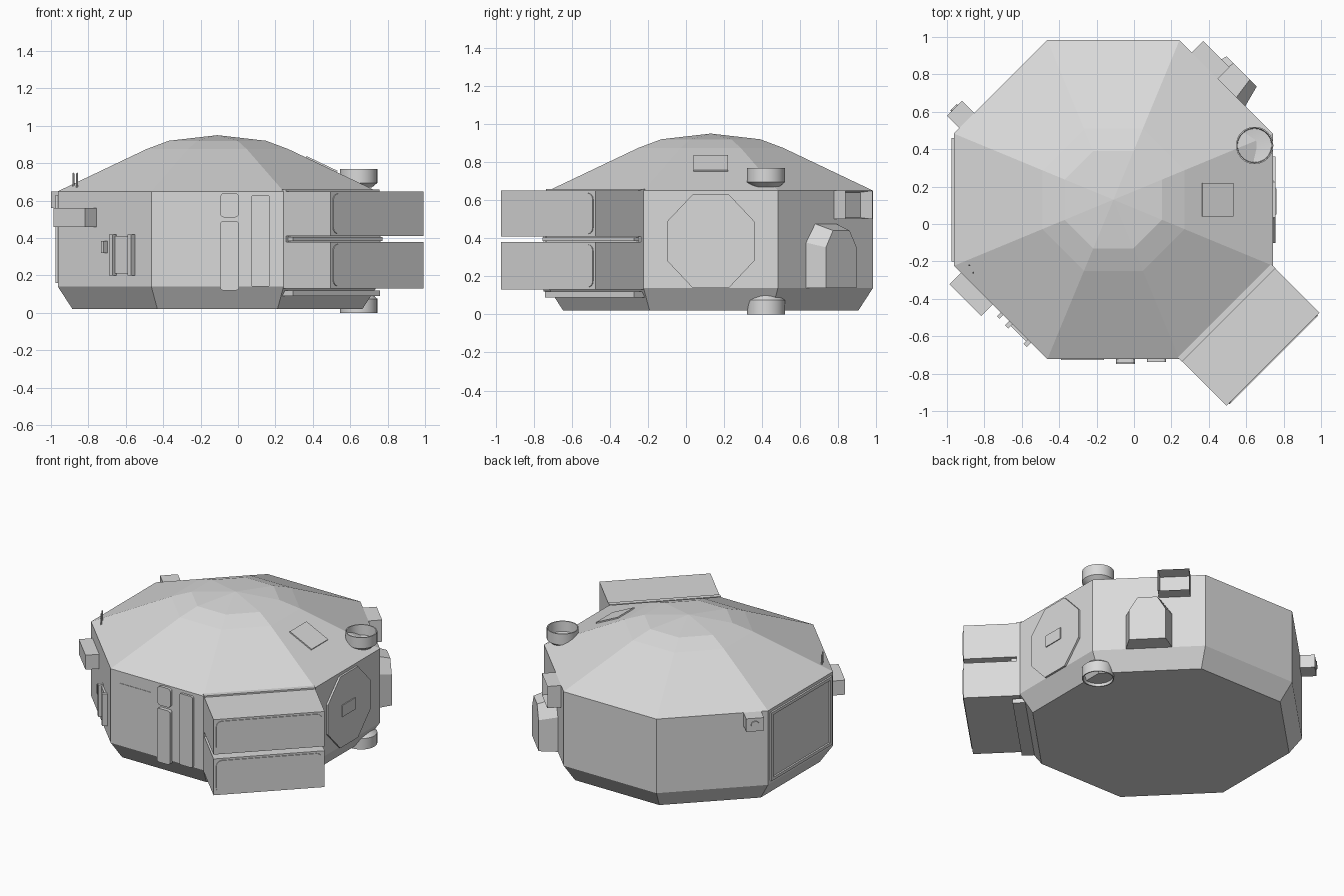
import bpy, bmesh, math
from mathutils import Matrix, Vector

old = bpy.data.objects.get("Cube")
if old:
    bpy.data.objects.remove(old, do_unlink=True)

grey = bpy.data.materials.new("light grey")
grey.use_nodes = True
grey.diffuse_color = (0.7, 0.7, 0.7, 1)
grey.node_tree.nodes["Principled BSDF"].inputs["Base Color"].default_value = (0.7, 0.7, 0.7, 1)

CENTRE = Vector((-0.11, 0.13, 0))
WALL = 0.853  # distance from the body's axis to each wall


def finish(name, bm, matrix=Matrix.Identity(4)):
    bmesh.ops.recalc_face_normals(bm, faces=bm.faces)
    bm.transform(matrix)
    mesh = bpy.data.meshes.new(name)
    bm.to_mesh(mesh)
    bm.free()
    mesh.materials.append(grey)
    obj = bpy.data.objects.new(name, mesh)
    bpy.context.collection.objects.link(obj)
    return obj


def lathe(name, profile, sides, centre, turn=0):
    """Spin (radius, z) points; a zero radius closes to a point."""
    bm = bmesh.new()
    rings = []
    for r, z in profile:
        if r == 0:
            rings.append([bm.verts.new((0, 0, z))] * sides)
            continue
        angles = [turn + math.tau * i / sides for i in range(sides)]
        rings.append([bm.verts.new((r * math.cos(a), r * math.sin(a), z)) for a in angles])
    for low, high in zip(rings, rings[1:]):
        for i in range(sides):
            j = (i + 1) % sides
            corners = [low[i], low[j], high[j], high[i]]
            bm.faces.new(list(dict.fromkeys(corners)))
    return finish(name, bm, Matrix.Translation(centre))


def on_wall(angle):
    return Matrix.Translation(CENTRE) @ Matrix.Rotation(math.radians(angle), 4, "Z")


def prism(name, angle, outline, d0, d1, taper=1, rounding=0, hollow=0):
    """Extrude a (sideways, height) outline outward from the wall facing angle."""
    bm = bmesh.new()
    base_z = min(z for t, z in outline)
    rise = (1 + taper) / 2
    back = [bm.verts.new((d0, t, z)) for t, z in outline]
    front = [bm.verts.new((d1, t * taper, base_z + (z - base_z) * rise)) for t, z in outline]
    bm.faces.new(back)
    cap = bm.faces.new(front)
    sides = []
    for i in range(len(outline)):
        j = (i + 1) % len(outline)
        bm.faces.new((back[i], back[j], front[j], front[i]))
        sides.append(bm.edges.get((back[i], front[i])))
    if hollow:
        bmesh.ops.recalc_face_normals(bm, faces=bm.faces)
        bmesh.ops.inset_region(bm, faces=[cap], thickness=0.012)
        bmesh.ops.translate(bm, verts=cap.verts, vec=(-hollow, 0, 0))
    if rounding:
        bmesh.ops.bevel(bm, geom=sides, offset=rounding, segments=3, profile=0.5, affect="EDGES")
    return finish(name, bm, on_wall(angle))


def block(name, angle, t0, t1, z0, z1, d0, d1, **options):
    return prism(name, angle, [(t0, z0), (t1, z0), (t1, z1), (t0, z1)], d0, d1, **options)


# Eight-sided hull with sloped skirt and faceted roof
to_corner = 1 / math.cos(math.pi / 8)
hull = [(0, 0.02), (0.775, 0.02), (WALL, 0.14), (WALL, 0.65), (0.38, 0.875), (0.26, 0.92), (0, 0.95)]
lathe("hull", [(r * to_corner, z) for r, z in hull], 8, CENTRE, math.pi / 8)

# Twin storage lockers on the front left corner
block("locker_back_plate", 315, -0.353, 0.353, 0.14, 0.66, 0.84, 0.872)
block("locker_spacer", 315, -0.34, 0.34, 0.385, 0.405, 0.86, 0.91)
block("locker_step", 315, -0.33, 0.33, 0.09, 0.12, 0.78, 0.9)
for label, low, high in (("lower", 0.13, 0.38), ("upper", 0.41, 0.65)):
    block(label + "_locker", 315, -0.352, 0.352, low, high, WALL, 1.207)
    block(label + "_locker_door", 315, -0.335, 0.335, low + 0.013, high - 0.013,
          1.2, 1.212, rounding=0.035)

# Front door strip, window and service strip
block("front_door", 270, 0.015, 0.115, 0.12, 0.49, 0.84, 0.878, rounding=0.015)
block("front_window", 270, 0.015, 0.115, 0.51, 0.64, 0.84, 0.872, rounding=0.022)
block("service_strip", 270, 0.18, 0.28, 0.14, 0.63, 0.84, 0.868, rounding=0.012)
block("front_panel", 270, -0.28, -0.05, 0.41, 0.57, 0.85, 0.856)

# Handrail unit and equipment box on the front right corner
block("handrail_plate", 225, 0.07, 0.23, 0.21, 0.41, 0.84, 0.866)
for t in (0.065, 0.205):
    block("handrail", 225, t, t + 0.025, 0.2, 0.42, 0.84, 0.885)
block("handle", 225, 0.0, 0.02, 0.32, 0.385, 0.84, 0.88)
block("equipment_box", 225, -0.3, -0.06, 0.46, 0.56, 0.84, 0.94)

# Large framed panel on the right wall
for t in (-0.33, 0.31):
    block("panel_frame_post", 180, t, t + 0.02, 0.16, 0.63, 0.84, 0.865)
for z in (0.16, 0.61):
    block("panel_frame_rail", 180, -0.31, 0.31, z, z + 0.02, 0.84, 0.865)

# Sensor box on the back right corner
block("sensor_box", 135, 0.198, 0.311, 0.56, 0.65, 0.84, 0.947)
block("sensor_lens", 135, 0.23, 0.28, 0.58, 0.63, 0.94, 0.955, rounding=0.02)

# Airlock and open lamp box on the back left corner
half = [(0.148, 0.14), (0.148, 0.38), (0.08, 0.48)]
prism("airlock", 45, half + [(-t, z) for t, z in reversed(half)], 0.84, 0.97, taper=0.77)
block("lamp_box", 45, 0.062, 0.26, 0.5, 0.65, 0.84, 0.94, hollow=0.08)

# Eight-sided hatch with hinge on the left wall
ring = [math.pi / 8 + i * math.pi / 4 for i in range(8)]
hatch = [(0.25 * math.cos(a), 0.385 + 0.265 * math.sin(a)) for a in ring]
prism("hatch", 0, hatch, 0.84, 0.866)
block("hatch_hinge", 0, -0.08, 0.06, 0.35, 0.43, 0.86, 0.872)

# Open cups above and below the back left of the hatch
cup = [(0, 0.67), (0.07, 0.67), (0.1, 0.695), (0.1, 0.77), (0.093, 0.77), (0.09, 0.7), (0, 0.69)]
cup_centre = Vector((0.645, 0.42, 0))
upper = lathe("upper_cup", cup, 32, cup_centre)
lower = lathe("lower_cup", [(r, 0.77 - z) for r, z in cup], 32, cup_centre)

# Roof access plate lying on the left slope
slope = math.atan2(0.225, 0.473)
bm = bmesh.new()
bmesh.ops.create_cube(bm, size=1, matrix=Matrix.Diagonal((0.183, 0.18, 0.012, 1)))
middle = Vector((0.4475, 0.13, 0.793))
finish("roof_plate", bm, Matrix.Translation(middle) @ Matrix.Rotation(slope, 4, "Y"))

# Whip aerials on the right edge of the roof
for x, y in ((-0.88, -0.22), (-0.86, -0.26)):
    lathe("aerial", [(0, 0.64), (0.005, 0.64), (0.005, 0.745), (0, 0.75)], 8, Vector((x, y, 0)))

# Smooth the round cups
for obj in (upper, lower):
    bpy.context.view_layer.objects.active = obj
    obj.select_set(True)
    bpy.ops.object.shade_smooth_by_angle(angle=math.radians(30))
    obj.select_set(False)
